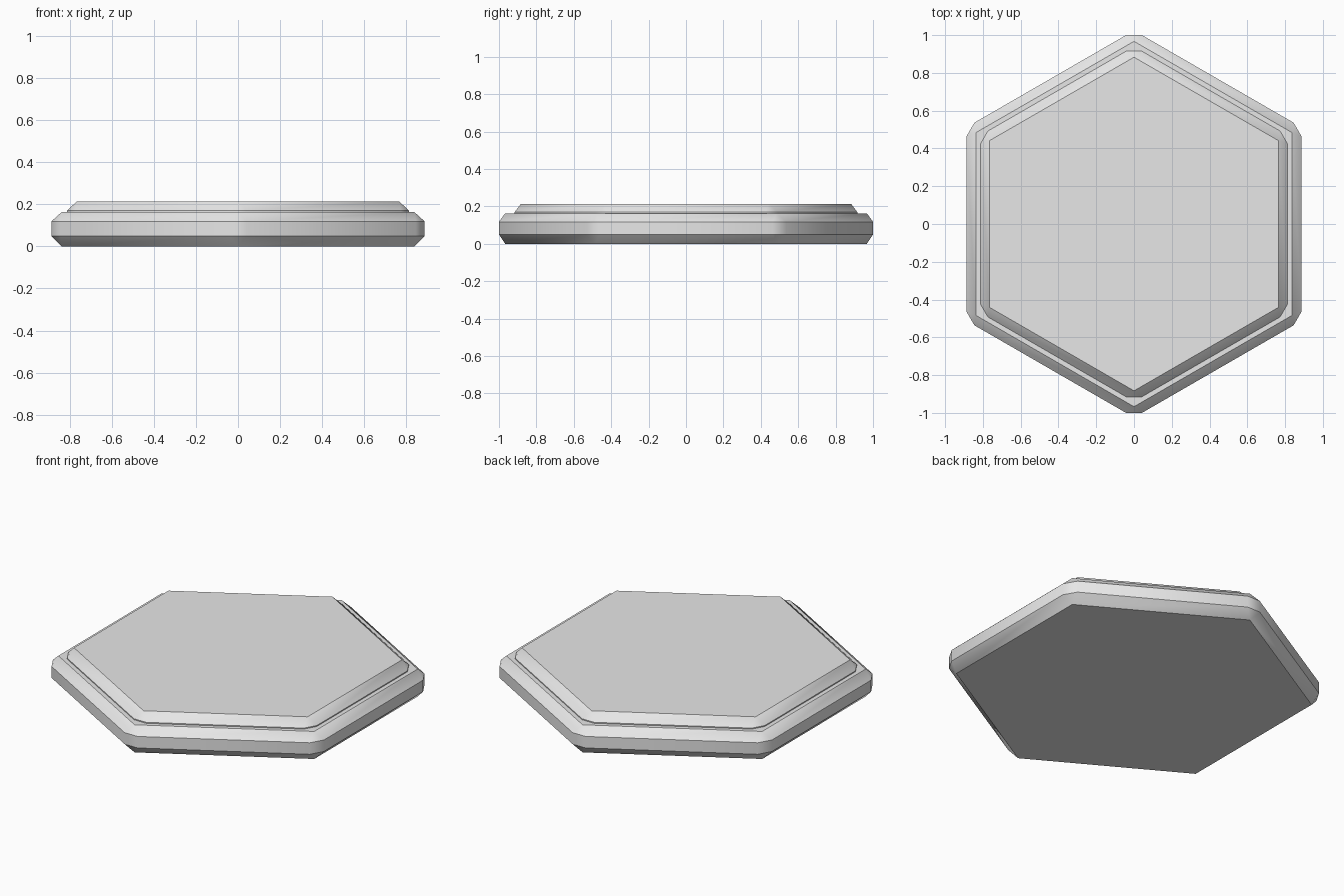
import bpy
import bmesh
from math import cos, sin, pi, radians, sqrt

old = bpy.data.objects.get("Cube")
if old:
    bpy.data.objects.remove(old, do_unlink=True)

grey = bpy.data.materials.new("light_grey")
grey.use_nodes = True
grey.diffuse_color = (0.8, 0.8, 0.8, 1)
grey.node_tree.nodes["Principled BSDF"].inputs["Base Color"].default_value = (0.8, 0.8, 0.8, 1)


def hex_ring(apothem, reach, z):
    """Hexagon pointing along y whose corners are cut off at distance reach."""
    half = max(0, (apothem * 2 / sqrt(3) - reach) * sqrt(3))
    points = []
    for i in range(6):
        a = pi / 2 + i * pi / 3
        for side in (-half, half):
            points.append((reach * cos(a) - side * sin(a),
                           reach * sin(a) + side * cos(a), z))
    return points


def lofted_block(name, rings):
    """Stack the rings, skin them, cap both ends and merge sharp corners."""
    bm = bmesh.new()
    loops = [[bm.verts.new(p) for p in hex_ring(*r)] for r in rings]
    for low, high in zip(loops, loops[1:]):
        n = len(low)
        for i in range(n):
            j = (i + 1) % n
            bm.faces.new((low[i], low[j], high[j], high[i]))
    bm.faces.new(loops[0][::-1])
    bm.faces.new(loops[-1])
    bmesh.ops.remove_doubles(bm, verts=bm.verts, dist=0.0005)
    bmesh.ops.recalc_face_normals(bm, faces=bm.faces)
    mesh = bpy.data.meshes.new(name)
    bm.to_mesh(mesh)
    bm.free()
    mesh.materials.append(grey)
    obj = bpy.data.objects.new(name, mesh)
    bpy.context.collection.objects.link(obj)
    bpy.ops.object.select_all(action="DESELECT")
    obj.select_set(True)
    bpy.context.view_layer.objects.active = obj
    bpy.ops.object.shade_smooth_by_angle(angle=radians(30.5))
    return obj


# Base slab: pointed hexagon faces, chamfered rim with clipped corners
base_point = 0.967
base_flat = base_point * cos(pi / 6)
lofted_block("base_slab", [
    (base_flat, base_point, 0.0),
    (0.887, 1.0, 0.05),
    (0.887, 1.0, 0.118),
    (base_flat, base_point, 0.163),
])

# Raised top plate: short upright lip, then a chamfer up to the flat top
top_point = 0.883
lofted_block("top_plate", [
    (0.813, 0.916, 0.155),
    (0.813, 0.916, 0.169),
    (top_point * cos(pi / 6), top_point, 0.214),
])
